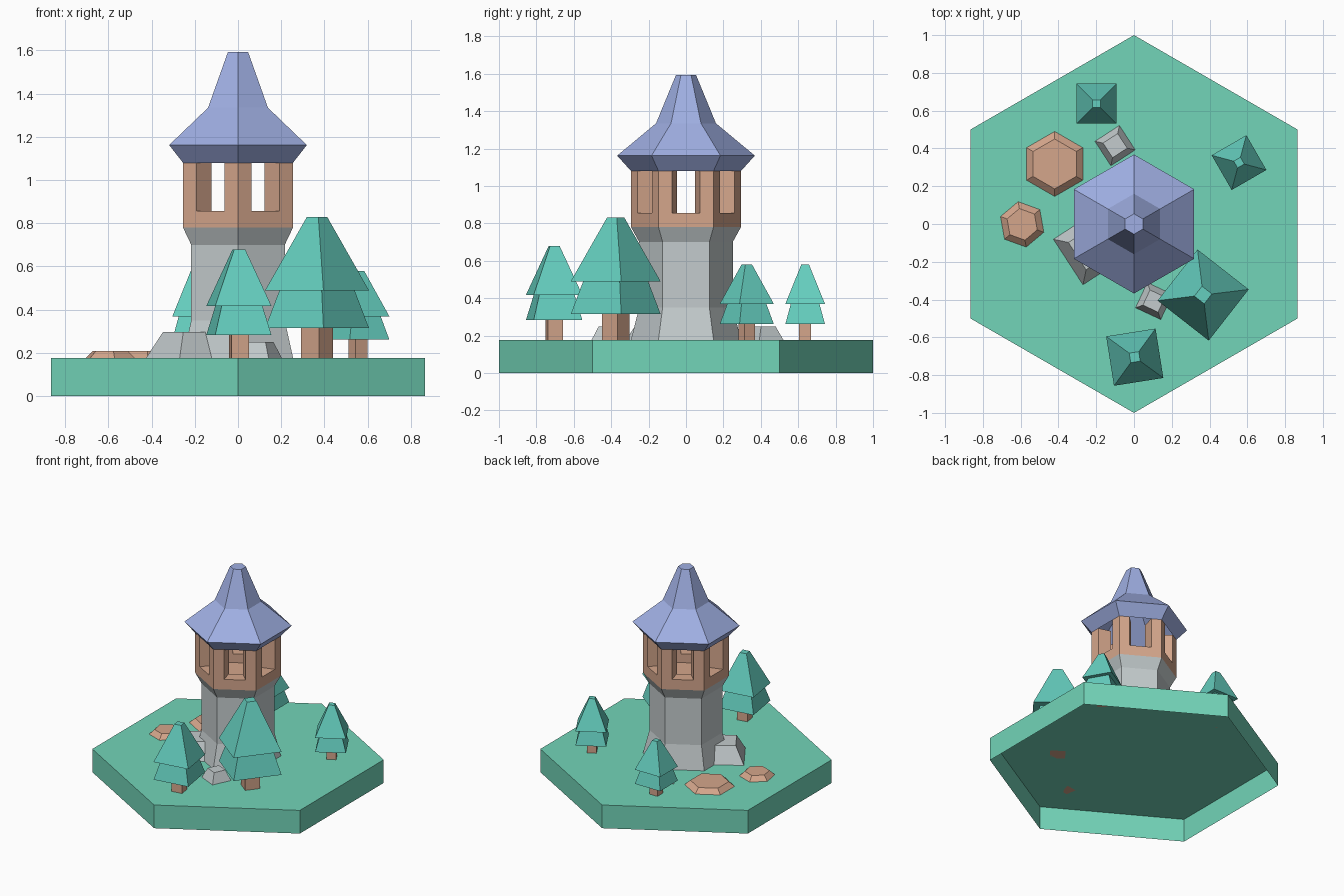
import bpy, bmesh
from math import cos, sin, pi, radians

if "Cube" in bpy.data.objects:
    bpy.data.objects.remove(bpy.data.objects["Cube"])


def material(name, rgb):
    m = bpy.data.materials.new(name)
    m.diffuse_color = (*rgb, 1)
    m.use_nodes = True
    m.node_tree.nodes["Principled BSDF"].inputs["Base Color"].default_value = m.diffuse_color
    return m


GRASS = material("grass", (0.17, 0.66, 0.48))
LEAF = material("leaf", (0.13, 0.62, 0.52))
WOOD = material("wood", (0.66, 0.38, 0.26))
ROOF = material("roof", (0.35, 0.43, 0.77))
STONE = material("stone", (0.55, 0.60, 0.61))


def loft(name, rings, mat, sides=6, x=0, y=0, turn=90, bottom=False, top=True):
    """Stack of regular polygons given as (radius, z), lowest first."""
    bm = bmesh.new()
    loops = []
    for r, z in rings:
        angles = [radians(turn) + 2 * pi * i / sides for i in range(sides)]
        loops.append([bm.verts.new((x + r * cos(a), y + r * sin(a), z)) for a in angles])
    for lo, hi in zip(loops, loops[1:]):
        for i in range(sides):
            j = (i + 1) % sides
            bm.faces.new((lo[i], lo[j], hi[j], hi[i]))
    if bottom:
        bm.faces.new(loops[0][::-1])
    if top:
        bm.faces.new(loops[-1])
    return finish(name, bm, mat)


def finish(name, bm, mat):
    me = bpy.data.meshes.new(name)
    bm.to_mesh(me)
    bm.free()
    me.materials.append(mat)
    ob = bpy.data.objects.new(name, me)
    bpy.context.collection.objects.link(ob)
    return ob


G = 0.175  # ground level

# Hexagonal ground tile, open underneath
loft("ground_tile", [(1, 0), (1, G)], GRASS)

# Stone shaft with flared foot and collar
loft("tower_shaft", [(0.295, G), (0.25, 0.35), (0.25, 0.70), (0.294, 0.78)], STONE, top=False)

# Lookout parapet with a sunken floor
R, IN = 0.294, 0.64
loft("lookout_parapet", [(R, 0.78), (R, 0.856), (R * IN, 0.856), (R * IN, 0.79)], WOOD)

# Corner piers between the six window openings
t = 0.5 - 0.075 / R  # share of each wall taken by a pier
hexagon = [(R * cos(radians(90 + 60 * i)), R * sin(radians(90 + 60 * i))) for i in range(6)]


def mix(a, b):
    return tuple(p + (q - p) * t for p, q in zip(a, b))


for i, c in enumerate(hexagon):
    outer = [mix(c, hexagon[i - 1]), c, mix(c, hexagon[(i + 1) % 6])]
    outline = outer + [(px * IN, py * IN) for px, py in reversed(outer)]
    bm = bmesh.new()
    lo = [bm.verts.new((px, py, 0.856)) for px, py in outline]
    hi = [bm.verts.new((px, py, 1.08)) for px, py in outline]
    for k in range(6):
        n = (k + 1) % 6
        bm.faces.new((lo[k], lo[n], hi[n], hi[k]))
    bm.faces.new(hi)
    finish(f"lookout_pier_{i + 1}", bm, WOOD)

# Roof shell, open to the lookout
loft("roof", [(R, 1.08), (0.368, 1.162), (0.16, 1.335), (0.054, 1.593)], ROOF)


# Two-tier fir tree, scaled copies
def tree(i, x, y, s, turn):
    def tier(part, rings, mat):
        loft(f"tree_{i}_{part}", [(r * s, G + z * s) for r, z in rings], mat,
             4, x, y, turn, bottom=True)
    tier("trunk", [(0.074, 0), (0.074, 0.15)], WOOD)
    tier("lower_tier", [(0.242, 0.14), (0.175, 0.315)], LEAF)
    tier("upper_tier", [(0.243, 0.313), (0.047, 0.655)], LEAF)


tree(1, 0.366, -0.376, 1.0, 7)
tree(2, 0.004, -0.705, 0.77, 54)
tree(3, 0.556, 0.325, 0.618, 75)
tree(4, -0.198, 0.637, 0.618, 45)

# Stone blocks around the tower foot
for i, (x, y, r, h, turn) in enumerate([(-0.228, -0.123, 0.203, 0.122, 168),
                                        (0.106, -0.408, 0.104, 0.074, 20),
                                        (-0.100, 0.415, 0.109, 0.074, 78)]):
    loft(f"stone_block_{i + 1}", [(r, G), (r * 0.6, G + h)], STONE, 4, x, y, turn)

# Low earth mounds
for i, (x, y, r, q, turn) in enumerate([(-0.42, 0.318, 0.172, 0.132, 90),
                                        (-0.592, -0.002, 0.122, 0.085, 40)]):
    loft(f"earth_mound_{i + 1}", [(r, G), (q, G + 0.034)], WOOD, 6, x, y, turn)
